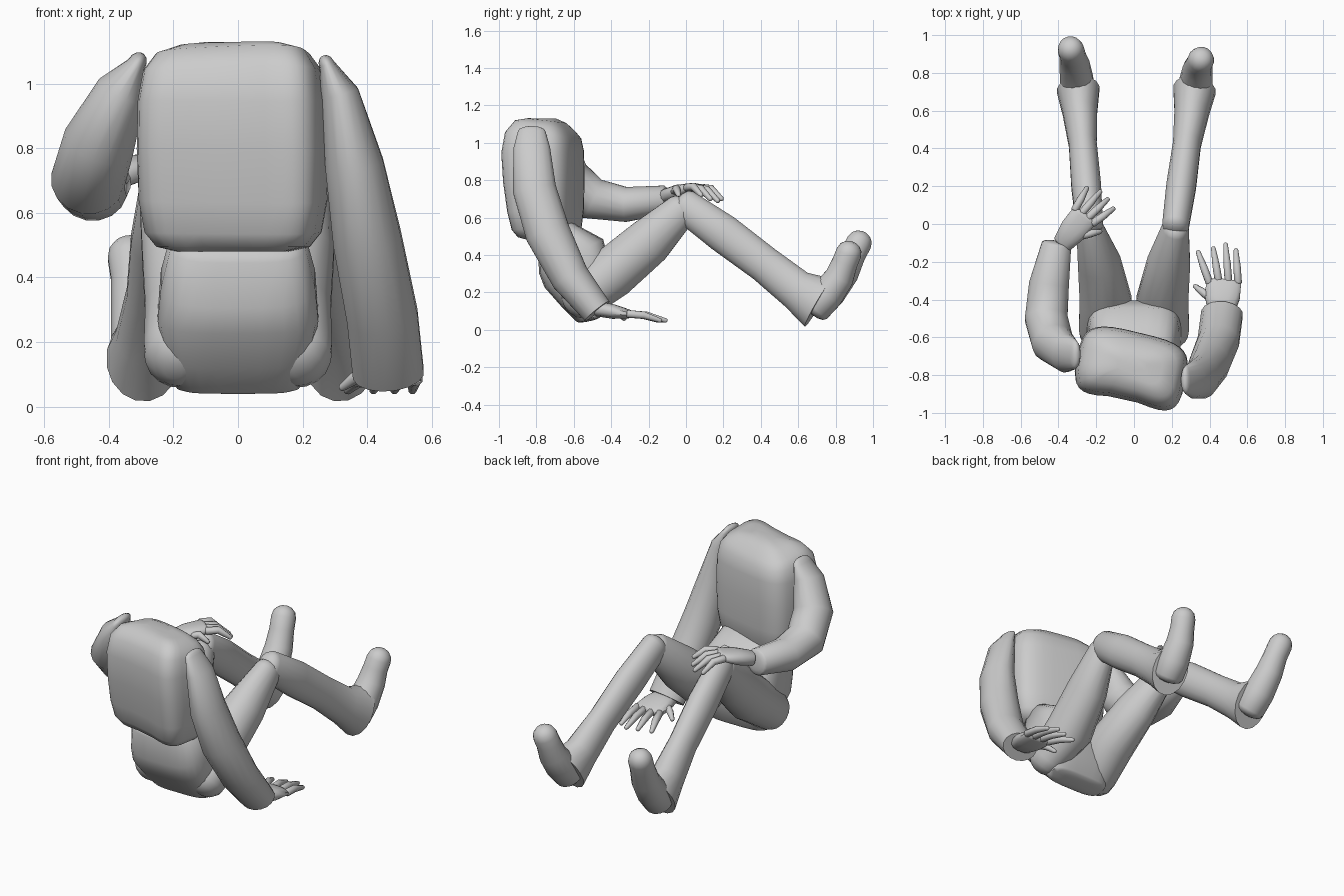
import bpy, bmesh, math
from mathutils import Vector

if "Cube" in bpy.data.objects:
    bpy.data.objects.remove(bpy.data.objects["Cube"], do_unlink=True)

grey = bpy.data.materials.new("plain grey")
grey.use_nodes = True
grey.diffuse_color = (0.6, 0.6, 0.6, 1)
grey.node_tree.nodes["Principled BSDF"].inputs["Base Color"].default_value = (0.6, 0.6, 0.6, 1)


def loft(name, rings, side=(1, 0, 0), sides=16, power=2, domes=(0, 0)):
    """Skin rings (centre, half width, half depth) along a path, with optional domed ends."""
    pts = [Vector(r[0]) for r in rings]
    last = len(pts) - 1
    sections = []
    for i, (c, w, d) in enumerate(rings):
        t = (pts[min(i + 1, last)] - pts[max(i - 1, 0)]).normalized()
        sections.append((Vector(c), t, w, d))
    steps = [math.radians(a) for a in (30, 55, 75)]
    for end, sign in ((0, -1), (1, 1)):
        if domes[end]:
            c, t, w, d = sections[-1 if end else 0]
            extra = [(c + t * sign * domes[end] * math.sin(a), t, w * math.cos(a), d * math.cos(a)) for a in steps]
            sections = sections + extra if end else extra[::-1] + sections
    bm = bmesh.new()
    loops = []
    for c, t, w, d in sections:
        u = Vector(side)
        u = (u - t * u.dot(t)).normalized()
        v = t.cross(u)
        loop = []
        for k in range(sides):
            a = 2 * math.pi * (k + 0.5) / sides
            x, y = (math.copysign(abs(f) ** (2 / power), f) for f in (math.cos(a), math.sin(a)))
            loop.append(bm.verts.new(c + u * w * x + v * d * y))
        loops.append(loop)
    for a, b in zip(loops, loops[1:]):
        for k in range(sides):
            n = (k + 1) % sides
            bm.faces.new((a[k], a[n], b[n], b[k]))
    bm.faces.new(loops[0][::-1])
    bm.faces.new(loops[-1])
    bmesh.ops.recalc_face_normals(bm, faces=bm.faces)
    mesh = bpy.data.meshes.new(name)
    bm.to_mesh(mesh)
    bm.free()
    mesh.materials.append(grey)
    obj = bpy.data.objects.new(name, mesh)
    bpy.context.collection.objects.link(obj)
    bpy.ops.object.select_all(action="DESELECT")
    obj.select_set(True)
    bpy.context.view_layer.objects.active = obj
    bpy.ops.object.shade_smooth_by_angle(angle=math.radians(50))
    return obj


def hand(name, wrist, knuckle, side, width, tips, thumb_tip, thumb_side, lift):
    """Flat palm with four thin fingers and a thumb."""
    wrist, knuckle, side = Vector(wrist), Vector(knuckle), Vector(side).normalized()
    mid = (wrist + knuckle) / 2
    loft(name + "_palm", [(wrist, width * 0.75, 0.04), (mid, width, 0.04), (knuckle, width, 0.025)],
         side, 12, 2.5, (0.02, 0.02))
    digits = [(knuckle + side * width * f, tip) for f, tip in zip((-0.8, -0.27, 0.27, 0.8), tips)]
    digits.append((mid + side * width * 0.7 * thumb_side, thumb_tip))
    for i, (base, tip) in enumerate(digits):
        tip = Vector(tip)
        bend = (base + tip) / 2 + Vector((0, 0, lift))
        loft(f"{name}_digit_{i + 1}", [(base, 0.022, 0.022), (bend, 0.021, 0.021), (tip, 0.013, 0.013)],
             side, 8, 2, (0.01, 0.012))


# Twisted, rounded chest, pinched slightly at its front middle
chest = loft("chest", [((-0.015, -0.74, 0.48), 0.17, 0.09), ((-0.015, -0.74, 0.495), 0.235, 0.13),
                       ((-0.015, -0.74, 0.54), 0.27, 0.155), ((-0.015, -0.745, 0.64), 0.287, 0.172),
                       ((-0.015, -0.755, 0.8), 0.292, 0.185), ((-0.015, -0.762, 0.95), 0.288, 0.19),
                       ((-0.015, -0.76, 1.04), 0.272, 0.175), ((-0.015, -0.75, 1.09), 0.235, 0.14),
                       ((-0.015, -0.745, 1.118), 0.165, 0.09), ((-0.015, -0.745, 1.13), 0.08, 0.04)],
             (1, -0.24, 0), 32, 3.6)
for v in chest.data.vertices:
    if v.co.y < -0.8:
        v.co.y += 0.025 * math.cos(v.co.x * 10 + 0.5)

# Tilted hips
loft("hips", [((0, -0.7, 0.51), 0.21, 0.11), ((0, -0.615, 0.395), 0.24, 0.195),
              ((0, -0.58, 0.28), 0.25, 0.185), ((0, -0.54, 0.15), 0.225, 0.125),
              ((0, -0.52, 0.06), 0.19, 0.07)],
     sides=24, power=3.5, domes=(0.03, 0.015))

# Legs and upturned feet
for name, s, knee, cuff, toe, push in (("left", 1, 0.22, 0.32, 0.355, 0), ("right", -1, 0.235, 0.295, 0.335, 0.055)):
    loft(name + "_thigh", [((s * 0.185, -0.56, 0.17), 0.11, 0.12), ((s * 0.15, -0.4, 0.3), 0.14, 0.14),
                           ((s * 0.185, -0.2, 0.47), 0.115, 0.13), ((s * knee, -0.02, 0.645), 0.072, 0.09)],
         domes=(0.1, 0.05))
    calf = [(0, -0.01, 0.665, 0.072, 0.09), (0.3, 0.2, 0.515, 0.08, 0.105), (0.6, 0.42, 0.35, 0.075, 0.1),
            (0.85, 0.59, 0.215, 0.093, 0.11), (1, 0.71, 0.145, 0.114, 0.15)]
    loft(name + "_calf", [((s * (knee + (cuff - knee) * f), y, z), w, d) for f, y, z, w, d in calf],
         domes=(0.05, 0))
    foot = [(0.69, 0.12, 0.09), (0.755, 0.19, 0.09), (0.82, 0.28, 0.08), (0.85, 0.36, 0.07), (0.87, 0.41, 0.07)]
    loft(name + "_foot", [((s * (cuff + (toe - cuff) * i / 4), y + push * i / 4, z + push * i / 4), r, r)
                          for i, (y, z, r) in enumerate(foot)], domes=(0.04, 0.065))

# Left arm propped on the ground
loft("left_arm", [((0.275, -0.825, 1.06), 0.025, 0.075), ((0.315, -0.825, 0.97), 0.06, 0.1),
                  ((0.36, -0.81, 0.75), 0.092, 0.118), ((0.4, -0.74, 0.52), 0.108, 0.122),
                  ((0.447, -0.62, 0.28), 0.112, 0.105), ((0.466, -0.475, 0.1), 0.112, 0.085)],
     domes=(0.03, 0))
hand("left_hand", (0.46, -0.47, 0.11), (0.475, -0.31, 0.085), (1, 0, 0), 0.095,
     [(0.34, -0.15, 0.05), (0.42, -0.13, 0.05), (0.485, -0.11, 0.05), (0.54, -0.14, 0.05)],
     (0.325, -0.33, 0.06), -1, 0.01)

# Right arm resting on the knee
loft("right_arm", [((-0.315, -0.69, 1.06), 0.03, 0.08), ((-0.36, -0.685, 0.98), 0.078, 0.105),
                   ((-0.43, -0.63, 0.82), 0.112, 0.115), ((-0.465, -0.5, 0.7), 0.115, 0.115),
                   ((-0.45, -0.32, 0.67), 0.108, 0.095), ((-0.41, -0.11, 0.695), 0.08, 0.078)],
     domes=(0.04, 0.02))
hand("right_hand", (-0.375, -0.1, 0.715), (-0.265, 0.04, 0.76), (0.8, -0.6, 0), 0.075,
     [(-0.25, 0.19, 0.7), (-0.18, 0.17, 0.69), (-0.14, 0.13, 0.7), (-0.11, 0.08, 0.72)],
     (-0.18, -0.04, 0.72), 1, 0.025)
